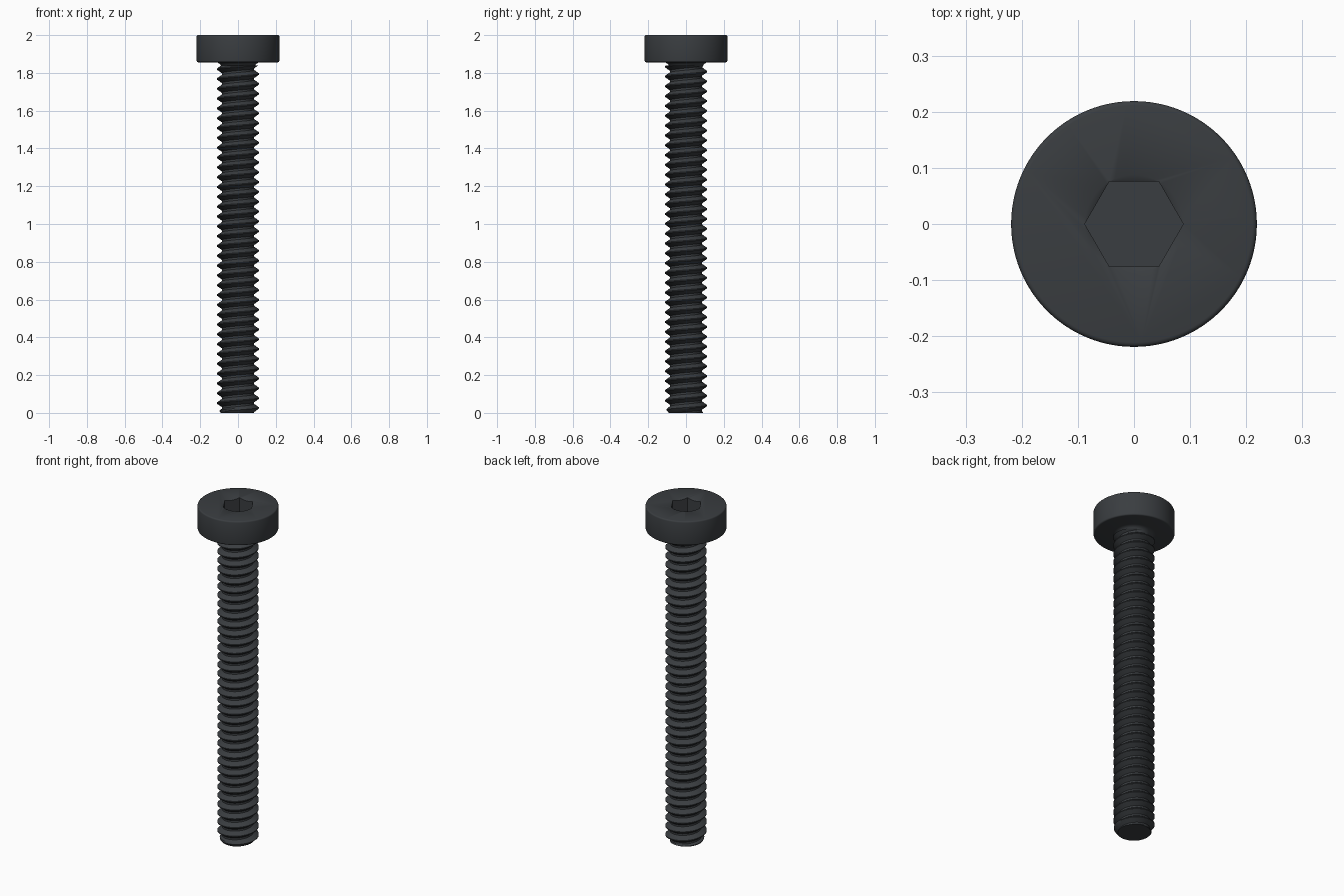
import bpy, bmesh
from math import pi, cos, sin, radians

if "Cube" in bpy.data.objects:
    bpy.data.objects.remove(bpy.data.objects["Cube"])

SEG = 64
PITCH, CREST, ROOT, THREAD_TOP = 0.052, 0.112, 0.086, 1.84

steel = bpy.data.materials.new("black_steel")
steel.diffuse_color = (0.042, 0.047, 0.052, 1)
steel.use_nodes = True
steel.node_tree.nodes["Principled BSDF"].inputs["Base Color"].default_value = steel.diffuse_color


def skin(name, rows, seg):
    """Join rows of seg+1 points into a closed, capped surface."""
    bm = bmesh.new()
    grid = [[bm.verts.new(p) for p in row] for row in rows]
    for a, b in zip(grid, grid[1:]):
        for k in range(seg):
            bm.faces.new((a[k], a[k + 1], b[k + 1], b[k]))
    bmesh.ops.remove_doubles(bm, verts=bm.verts, dist=1e-5)
    bmesh.ops.dissolve_degenerate(bm, edges=bm.edges, dist=1e-5)
    bmesh.ops.holes_fill(bm, edges=[e for e in bm.edges if e.is_boundary], sides=0)
    bmesh.ops.recalc_face_normals(bm, faces=bm.faces)
    me = bpy.data.meshes.new(name)
    bm.to_mesh(me)
    bm.free()
    me.materials.append(steel)
    ob = bpy.data.objects.new(name, me)
    bpy.context.collection.objects.link(ob)
    return ob


def lathe(name, profile, seg=SEG):
    return skin(name, [[(r * cos(2 * pi * k / seg), r * sin(2 * pi * k / seg), z)
                        for k in range(seg + 1)] for r, z in profile], seg)


def select(ob):
    bpy.ops.object.select_all(action='DESELECT')
    ob.select_set(True)
    bpy.context.view_layer.objects.active = ob


def smooth(ob, angle):
    select(ob)
    bpy.ops.object.shade_smooth_by_angle(angle=radians(angle))


# Head with rounded rims and a fillet running into the shank
fillet = [(0.118 - 0.032 * sin(a), 1.856 - 0.034 * (1 - cos(a)))
          for a in [radians(18 * i) for i in range(5, -1, -1)]]
rim_low = [(0.211 + 0.008 * sin(a), 1.864 - 0.008 * cos(a))
           for a in [radians(30 * i) for i in range(4)]]
rim_top = [(r, 3.856 - z) for r, z in reversed(rim_low)]
head = lathe("head", fillet + rim_low + rim_top, 96)

# Hex socket and its conical lead-in
cutters = [lathe("socket_cutter", [(0.0878, 1.91), (0.0878, 2.05)], 6),
           lathe("lead_in_cutter", [(0.072, 1.991), (0.0874, 2.0), (0.0874, 2.02)], 96)]
for c in cutters:
    m = head.modifiers.new("cut", 'BOOLEAN')
    m.object, m.operation, m.solver = c, 'DIFFERENCE', 'EXACT'
    select(head)
    bpy.ops.object.modifier_apply(modifier=m.name)
    bpy.data.objects.remove(c)
smooth(head, 35)


# Threaded shank: right-handed helical ridge with a chamfered tip
def thread_point(base, k):
    t = k / SEG
    z = min(max((base + t) * PITCH, 0), THREAD_TOP)
    d = abs((z / PITCH - t) % 1 - 0.5) * 2
    r = CREST - (CREST - ROOT) * min(max((d - 0.1) / 0.7, 0), 1)
    r = min(r, 0.091 + 0.8 * z)
    return (r * cos(2 * pi * t), r * sin(2 * pi * t), z)


turns = int(THREAD_TOP / PITCH) + 3
bases = [n + f for n in range(-2, turns) for f in (0.1, 0.275, 0.45, 0.55, 0.725, 0.9)]
shank = skin("threaded_shank", [[thread_point(b, k) for k in range(SEG + 1)]
                                for b in bases], SEG)
smooth(shank, 30)
